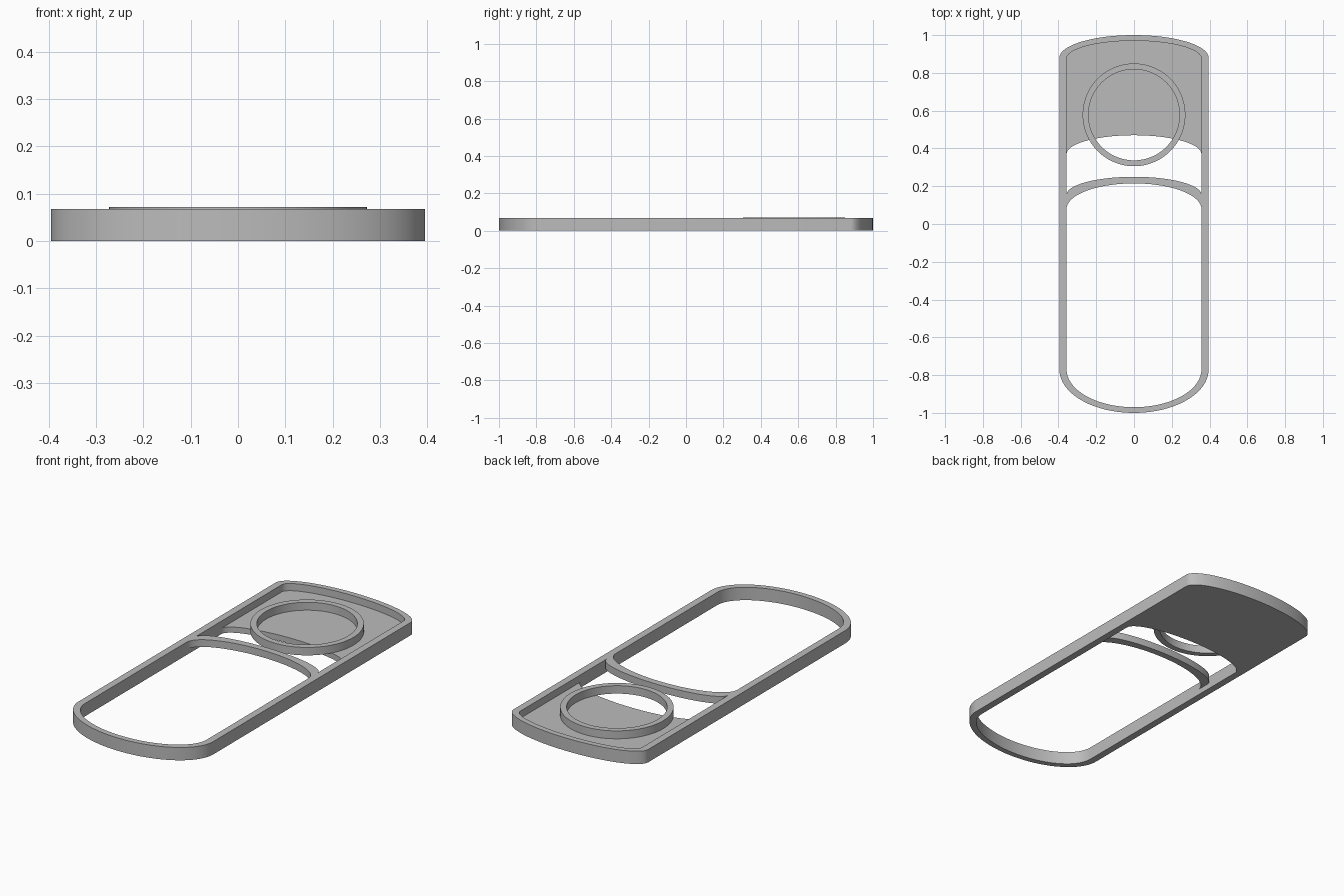
import bpy
import bmesh
from math import sin, cos, pi, radians

if "Cube" in bpy.data.objects:
    bpy.data.objects.remove(bpy.data.objects["Cube"], do_unlink=True)

# One plain grey for every part
grey = bpy.data.materials.new("plain_grey")
grey.use_nodes = True
tone = (0.5, 0.5, 0.5, 1)
grey.diffuse_color = tone
grey.node_tree.nodes["Principled BSDF"].inputs["Base Color"].default_value = tone

STEPS = 48            # segments in each half-round end
HALF_IN, HALF_OUT = 0.357, 0.395
TOP, FLOOR = 0.068, 0.03


def arc(half_width, y_side, y_mid):
    """Elliptical end running from +x to -x, bulging from y_side to y_mid."""
    return [(half_width * cos(pi * i / STEPS),
             y_side + (y_mid - y_side) * sin(pi * i / STEPS))
            for i in range(STEPS + 1)]


def outline(half_width, back_side, back_mid, front_side, front_mid):
    """Closed outline: back end, then front end, with straight sides."""
    return (arc(half_width, back_side, back_mid)
            + arc(half_width, front_side, front_mid)[::-1])


def circle(radius, y, count=96):
    return [(radius * cos(2 * pi * i / count), y + radius * sin(2 * pi * i / count))
            for i in range(count)]


def band(name, outer, inner, z0, z1, closed):
    """Solid strip between two matching plan curves."""
    bm = bmesh.new()
    rows = [[bm.verts.new((x, y, z)) for x, y in curve]
            for curve, z in ((outer, z0), (outer, z1), (inner, z1), (inner, z0))]
    n = len(outer)
    for i in range(n if closed else n - 1):
        j = (i + 1) % n
        for k in range(4):
            a, b = rows[k], rows[(k + 1) % 4]
            bm.faces.new((a[i], a[j], b[j], b[i]))
    if not closed:
        for i in (0, n - 1):
            bm.faces.new([row[i] for row in rows])
    bmesh.ops.recalc_face_normals(bm, faces=bm.faces)
    mesh = bpy.data.meshes.new(name)
    bm.to_mesh(mesh)
    bm.free()
    mesh.materials.append(grey)
    obj = bpy.data.objects.new(name, mesh)
    bpy.context.collection.objects.link(obj)
    bpy.ops.object.select_all(action="DESELECT")
    obj.select_set(True)
    bpy.context.view_layer.objects.active = obj
    bpy.ops.object.shade_smooth_by_angle(angle=radians(30))
    return obj


# Outer frame with a tight back end and a rounder front end
band("frame",
     outline(HALF_OUT, 0.88, 1.0, -0.77, -1.0),
     outline(HALF_IN, 0.875, 0.97, -0.77, -0.97),
     0, TOP, True)

# Floor panel closing the back of the frame
band("back_floor", arc(HALF_IN, 0.875, 0.97), arc(HALF_IN, 0.37, 0.47), 0, FLOOR, False)

# Curved bar across the frame
band("cross_bar", arc(HALF_IN, 0.155, 0.25), arc(HALF_IN, 0.08, 0.215), FLOOR, TOP, False)

# Raised ring resting on the floor panel
band("ring", circle(0.272, 0.578), circle(0.241, 0.578), FLOOR, 0.072, True)
